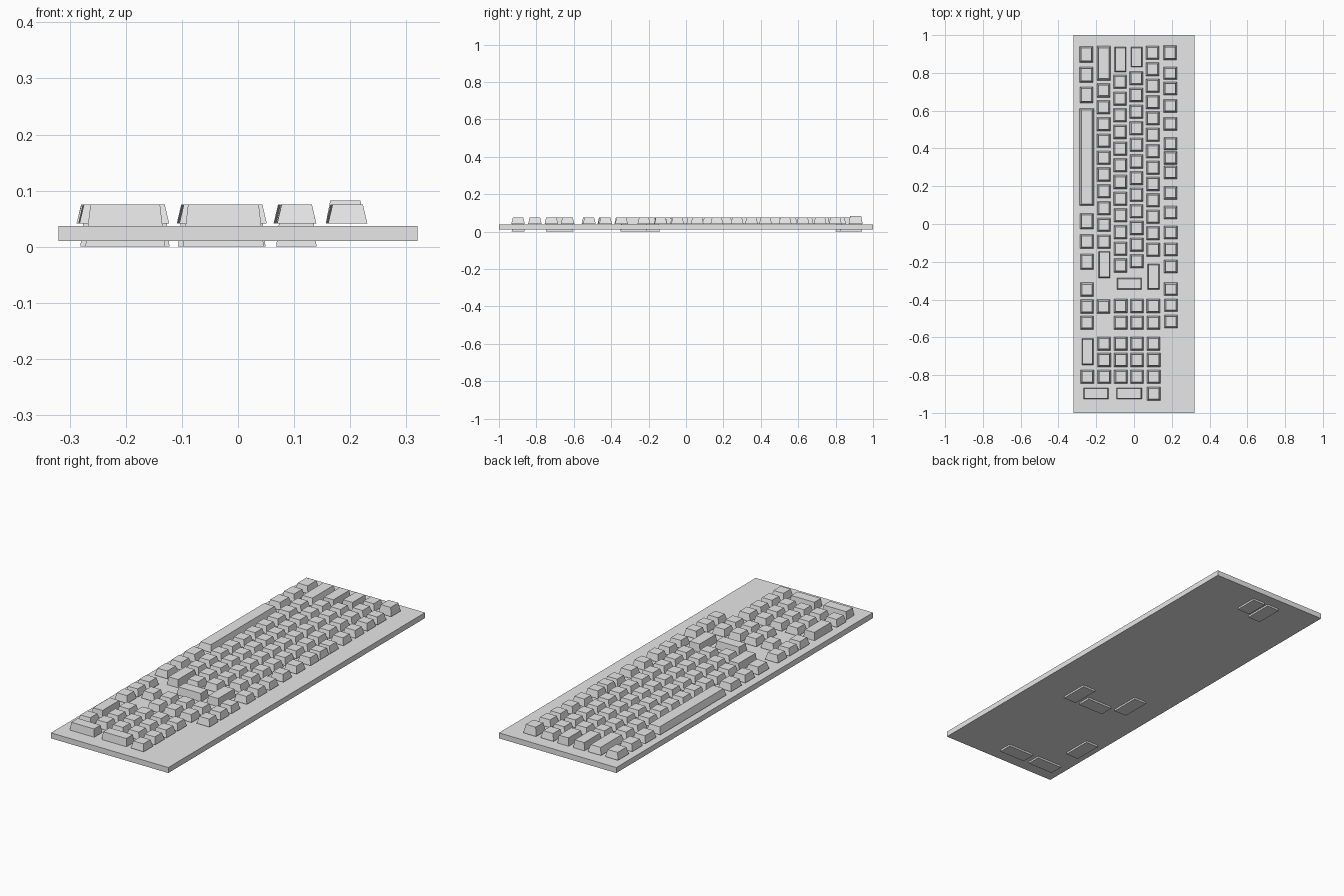
import bpy
import bmesh

grey = bpy.data.materials.new("light_grey")
grey.diffuse_color = (0.8, 0.8, 0.8, 1.0)


def block(name, x0, x1, y0, y1, z0, z1, inset=0.0):
    """Box whose top is inset on all four sides (a tapered key cap)."""
    bm = bmesh.new()
    rings = []
    for z, i in ((z0, 0.0), (z1, inset)):
        rings.append([bm.verts.new((x, y, z)) for x, y in (
            (x0 + i, y0 + i), (x1 - i, y0 + i), (x1 - i, y1 - i), (x0 + i, y1 - i))])
    low, top = rings
    bm.faces.new(low[::-1])
    bm.faces.new(top)
    for k in range(4):
        n = (k + 1) % 4
        bm.faces.new((low[k], low[n], top[n], top[k]))
    mesh = bpy.data.meshes.new(name)
    bm.to_mesh(mesh)
    bm.free()
    mesh.materials.append(grey)
    obj = bpy.data.objects.new(name, mesh)
    bpy.context.collection.objects.link(obj)
    return obj


def key(x, y, depth=0.072, top=0.075):
    """Ordinary key; the columns drift slightly along the board."""
    x -= 0.003 * y
    block("key", x - 0.035, x + 0.035, y - depth / 2, y + depth / 2, 0.041, top, 0.008)


def long_key(name, x0, x1, y0, y1, base=0.0):
    """Large key; most of them reach through the base plate."""
    block(name, x0, x1, y0, y1, base, 0.075, 0.009)


# Base plate
block("base_plate", -0.32, 0.32, -1.0, 1.0, 0.010, 0.037)

# Columns of ordinary keys: x, first y, spacing, count
for x, y, step, count in (
        (-0.159, 0.707, 0.0890, 10),
        (-0.072, 0.7525, 0.0884, 12),
        (0.014, 0.771, 0.0880, 12),
        (0.101, 0.906, 0.0868, 13)):
    for i in range(count):
        key(x, y - i * step)

# Outer column beside the space bar
for y, depth in ((0.898, 0.085), (0.79, 0.08), (0.684, 0.085),
                 (0.014, 0.083), (-0.093, 0.075), (-0.2, 0.083)):
    key(-0.25, y, depth)

# Function key column, first key raised
key(0.194, 0.907, 0.075, 0.082)
for y in (0.798, 0.717, 0.625, 0.53, 0.425, 0.35, 0.273, 0.165,
          0.06, -0.045, -0.135, -0.225, -0.345, -0.43, -0.517):
    key(0.194, y, 0.068)

# Navigation and arrow keys
for x in (-0.072, 0.014, 0.101):
    for y in (-0.434, -0.522):
        key(x, y)
for x, y in ((-0.25, -0.347), (-0.25, -0.437), (-0.25, -0.522), (-0.163, -0.437)):
    key(x, y)

# Number pad
for x in (-0.16, -0.072, 0.014, 0.102):
    for y in (-0.633, -0.72, -0.808):
        key(x, y)
key(-0.25, -0.808)
key(0.102, -0.898)

# Long keys
long_key("space_bar", -0.288, -0.213, 0.097, 0.612, 0.041)
long_key("left_shift_key", -0.196, -0.124, 0.76, 0.942, 0.041)
long_key("caps_key", -0.107, -0.037, 0.80, 0.942)
long_key("tab_key", -0.021, 0.049, 0.826, 0.942)
long_key("right_shift_key", -0.192, -0.122, -0.289, -0.14)
long_key("enter_key", -0.095, 0.045, -0.351, -0.281)
long_key("backspace_key", 0.068, 0.140, -0.350, -0.207)
long_key("pad_enter_key", -0.281, -0.211, -0.750, -0.602)
long_key("pad_zero_key", -0.272, -0.130, -0.932, -0.863)
long_key("pad_plus_key", -0.098, 0.046, -0.932, -0.863)
